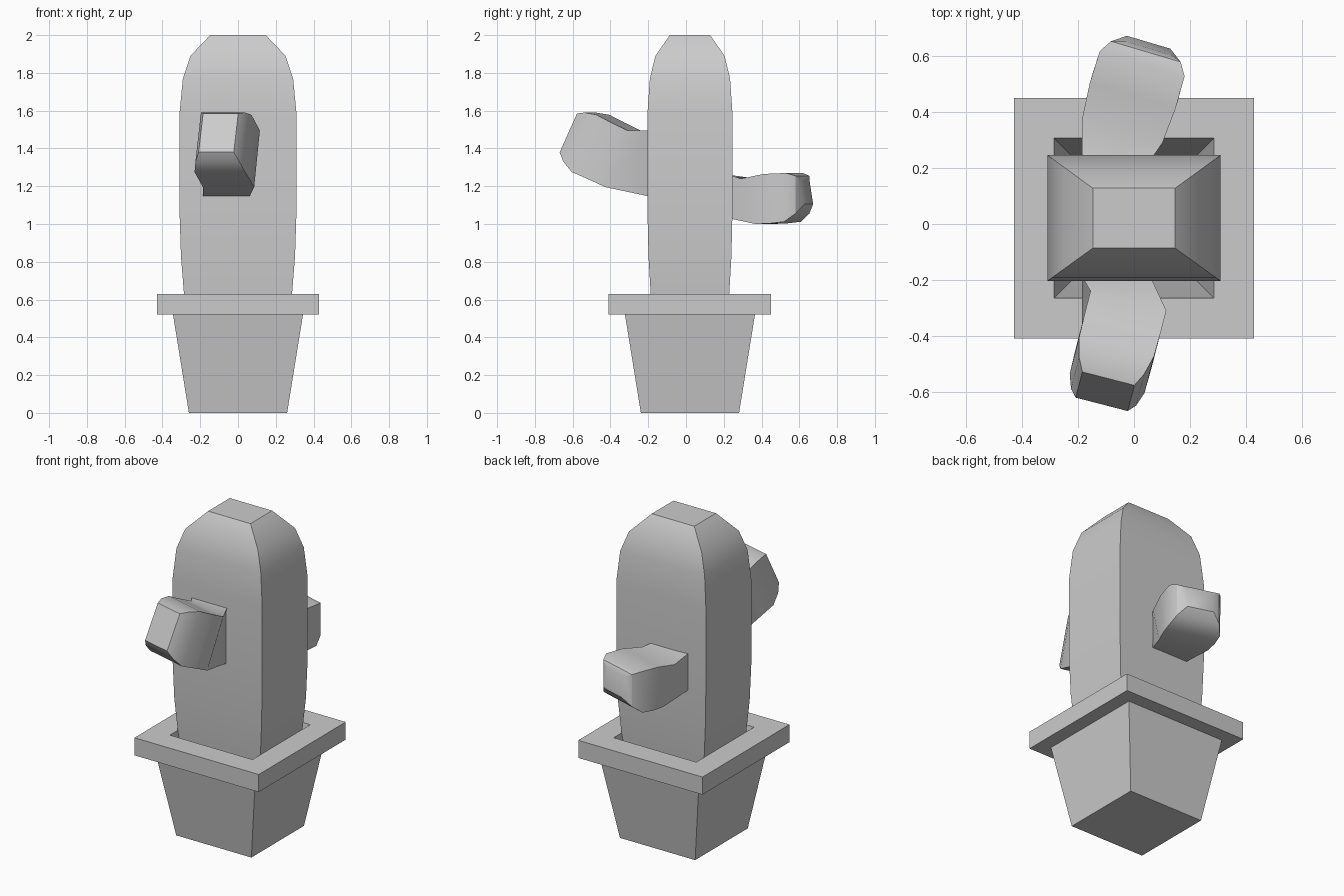
import bpy, bmesh, math
from mathutils import Vector

if "Cube" in bpy.data.objects:
    bpy.data.objects.remove(bpy.data.objects["Cube"])

CY = 0.021  # pot and trunk sit slightly behind the origin


def loft(name, rings, smooth=True):
    """Skin a list of four-cornered rings and cap both ends."""
    bm = bmesh.new()
    loops = [[bm.verts.new(p) for p in ring] for ring in rings]
    for a, b in zip(loops, loops[1:]):
        for i in range(4):
            j = (i + 1) % 4
            bm.faces.new((a[i], a[j], b[j], b[i]))
    bm.faces.new(loops[0][::-1])
    bm.faces.new(loops[-1])
    bmesh.ops.recalc_face_normals(bm, faces=bm.faces)
    mesh = bpy.data.meshes.new(name)
    bm.to_mesh(mesh)
    bm.free()
    ob = bpy.data.objects.new(name, mesh)
    bpy.context.collection.objects.link(ob)
    if smooth:
        bpy.ops.object.select_all(action='DESELECT')
        ob.select_set(True)
        bpy.context.view_layer.objects.active = ob
        bpy.ops.object.shade_smooth_by_angle(angle=math.radians(32))
    return ob


def level_ring(half, z, ratio=1.0):
    """Horizontal rectangle around the pot axis."""
    hy = half * ratio
    return [(-half, CY - hy, z), (half, CY - hy, z), (half, CY + hy, z), (-half, CY + hy, z)]


def arm(name, base_y, base_z, origin, axis, sections):
    """Base on the trunk face, then sections (top s, top z, bottom s, bottom z, half width)."""
    o, a = Vector(origin), Vector(axis).normalized()
    w = Vector((abs(a.y), -abs(a.x)))
    zb, zt = base_z
    rings = [[(-0.185, base_y, zt), (0.06, base_y, zt), (0.06, base_y, zb), (-0.185, base_y, zb)]]
    for st, top, sb, bot, hw in sections:
        corners = ((st, -1, top), (st, 1, top), (sb, 1, bot), (sb, -1, bot))
        rings.append([(*(o + a * s + w * hw * side), z) for s, side, z in corners])
    return loft(name, rings)


# Hollow pot with a square rim
loft("pot", [level_ring(h, z) for h, z in (
    (0.26, 0), (0.344, 0.52), (0.43, 0.52), (0.43, 0.63), (0.286, 0.63), (0.20, 0.1))], smooth=False)

# Trunk
loft("cactus_trunk", [level_ring(h, z, 0.727) for h, z in (
    (0.225, 0.25), (0.262, 0.42), (0.286, 0.63), (0.302, 0.83), (0.31, 1.08),
    (0.31, 1.58), (0.292, 1.77), (0.252, 1.89), (0.147, 2.0))])

# Front arm
arm("front_arm", -0.19, (1.145, 1.495), (-0.02, -0.275), (-0.25, -0.968), (
    (0.0, 1.495, 0.12, 1.195, 0.14),
    (0.085, 1.535, 0.21, 1.235, 0.14),
    (0.17, 1.578, 0.305, 1.275, 0.138),
    (0.24, 1.59, 0.356, 1.33, 0.12),
    (0.287, 1.585, 0.382, 1.38, 0.096)))

# Back arm
arm("back_arm", 0.23, (1.03, 1.26), (0.052, 0.65), (0.284, 0.959), (
    (-0.33, 1.24, -0.25, 1.0, 0.15),
    (-0.2, 1.265, -0.17, 1.003, 0.16),
    (-0.08, 1.27, -0.09, 1.012, 0.158),
    (-0.035, 1.255, -0.035, 1.055, 0.13),
    (-0.02, 1.23, 0.0, 1.105, 0.081)))
